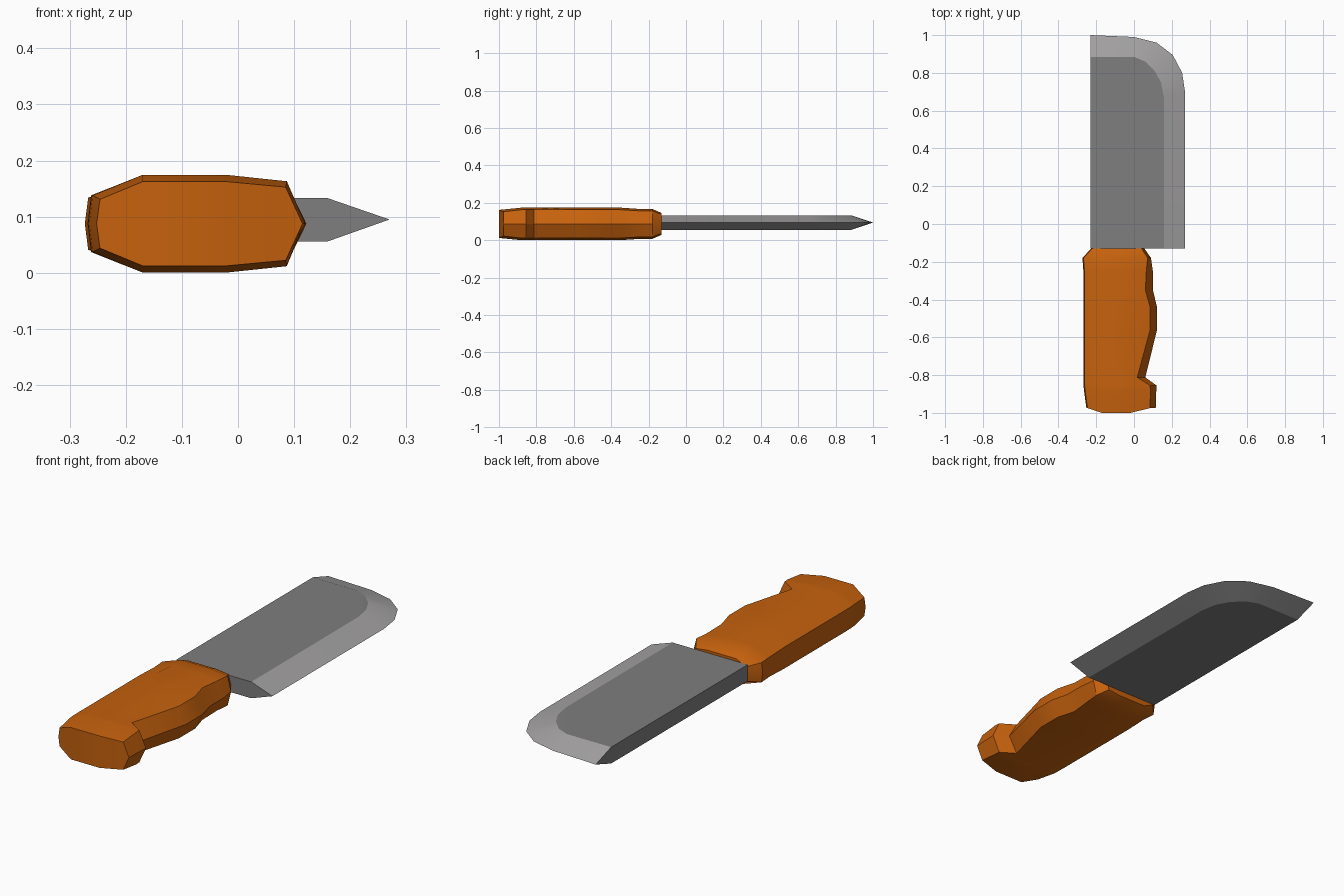
import bpy, bmesh

if "Cube" in bpy.data.objects:
    bpy.data.objects.remove(bpy.data.objects["Cube"])


def material(name, rgb):
    m = bpy.data.materials.new(name)
    m.diffuse_color = (*rgb, 1)
    m.use_nodes = True
    m.node_tree.nodes["Principled BSDF"].inputs["Base Color"].default_value = m.diffuse_color
    return m


def finish(name, bm, mats, angle):
    bmesh.ops.recalc_face_normals(bm, faces=bm.faces[:])
    me = bpy.data.meshes.new(name)
    bm.to_mesh(me)
    bm.free()
    for m in mats:
        me.materials.append(m)
    ob = bpy.data.objects.new(name, me)
    bpy.context.collection.objects.link(ob)
    bpy.ops.object.select_all(action='DESELECT')
    ob.select_set(True)
    bpy.context.view_layer.objects.active = ob
    bpy.ops.object.shade_smooth_by_angle(angle=angle)
    return ob


orange = material("orange_handle", (0.56, 0.12, 0.004))
steel = material("grey_steel", (0.21, 0.21, 0.21))
edge_steel = material("light_edge_steel", (0.37, 0.36, 0.365))

# Blade: flat plate outline on both sides, sharpened to the outer outline
outer = [(-0.23, 1.0), (0, 0.99), (0.12, 0.96), (0.205, 0.895),
         (0.255, 0.80), (0.27, 0.70), (0.27, -0.13)]
inner = [(-0.23, 0.885), (0, 0.885), (0.06, 0.86), (0.11, 0.81),
         (0.143, 0.75), (0.158, 0.67), (0.16, -0.13)]
bm = bmesh.new()
edge = [bm.verts.new((x, y, 0.095)) for x, y in outer]
sides, corners = [], []
for z in (0.133, 0.056):
    loop = [bm.verts.new((x, y, z)) for x, y in inner]
    heel = bm.verts.new((-0.23, -0.13, z))
    bm.faces.new(loop + [heel])
    for i in range(len(loop) - 1):
        f = bm.faces.new((loop[i], loop[i + 1], edge[i + 1], edge[i]))
        f.material_index = 1
    sides.append(loop)
    corners.append(heel)
(top, bottom), (ht, hb) = sides, corners
bm.faces.new((ht, hb, bottom[0], edge[0], top[0]))       # spine
bm.faces.new((ht, top[-1], edge[-1], bottom[-1], hb))    # heel end
finish("blade", bm, [steel, edge_steel], 0.3)

# Handle: ten-sided sections lofted along y
# (y, left x, ridge x, right x, half height, y shift of the flats)
stations = [
    (-0.975, -0.252, 0.085, 0.115, 0.075, -0.025),
    (-0.88, -0.265, 0.087, 0.118, 0.087, 0),
    (-0.855, -0.267, 0.085, 0.12, 0.087, 0),
    (-0.812, -0.268, 0.017, 0.06, 0.087, 0),
    (-0.56, -0.268, 0.085, 0.122, 0.087, 0),
    (-0.44, -0.268, 0.085, 0.122, 0.087, 0),
    (-0.35, -0.268, 0.06, 0.10, 0.087, 0),
    (-0.25, -0.268, 0.065, 0.10, 0.080, 0),
    (-0.18, -0.273, 0.072, 0.09, 0.080, 0),
    (-0.13, -0.228, 0.04, 0.055, 0.058, 0),
]
bm = bmesh.new()
rings = []
for y, xl, xm, xr, h, dy in stations:
    half = [(xl + 0.006, 0.58, 0), (-0.17, 1, dy), (-0.02, 1, dy), (xm, 0.87, 0)]
    pts = [(xl, 0, 0)] + half + [(xr, 0, 0)]
    pts += [(x, -z, d) for x, z, d in reversed(half)]
    rings.append([bm.verts.new((x, y + d, 0.0875 + z * h)) for x, z, d in pts])
n = len(rings[0])
for a, b in zip(rings, rings[1:]):
    for i in range(n):
        j = (i + 1) % n
        bm.faces.new((a[i], a[j], b[j], b[i]))
# End caps as strips across the section
for r in (rings[0], rings[-1]):
    bm.faces.new((r[0], r[1], r[9]))
    for i in (1, 2, 3):
        bm.faces.new((r[i], r[i + 1], r[9 - i], r[10 - i]))
    bm.faces.new((r[4], r[5], r[6]))
finish("handle", bm, [orange], 0.52)
